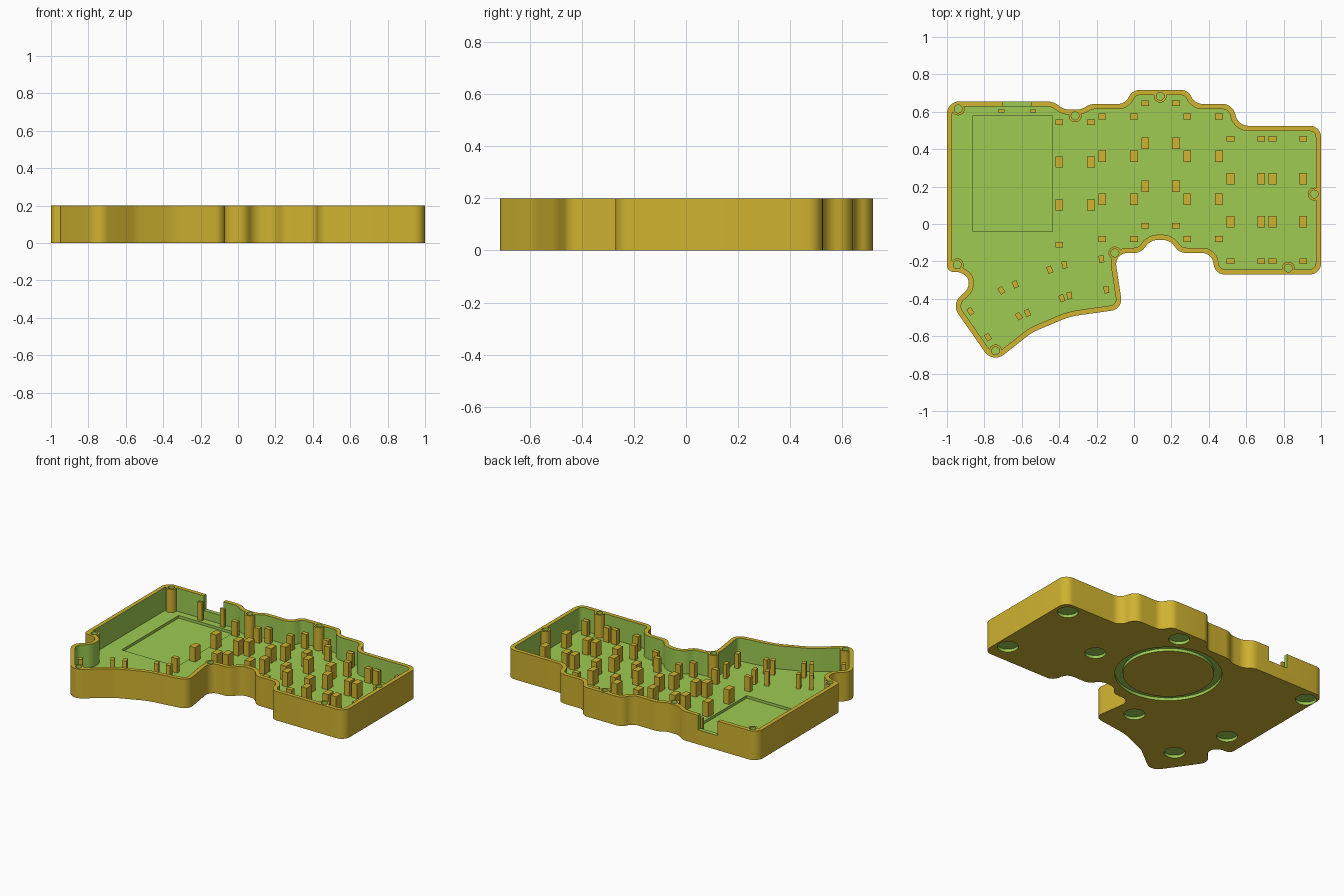
import bpy, bmesh, math
from mathutils import Vector, Matrix

if "Cube" in bpy.data.objects:
    bpy.data.objects.remove(bpy.data.objects["Cube"])


def material(name, rgb):
    m = bpy.data.materials.new(name)
    lin = [((c / 255 + 0.055) / 1.055) ** 2.4 for c in rgb]
    m.diffuse_color = (*lin, 1)
    m.use_nodes = True
    m.node_tree.nodes["Principled BSDF"].inputs["Base Color"].default_value = m.diffuse_color
    return m


GOLD = material("gold plastic", (208, 179, 48))
GREEN = material("green cut faces", (157, 203, 81))
HEIGHT, FLOOR, WALL = 0.2, 0.04, 0.028


def make(name, islands, index):
    """Object made of prisms; each island is (points, z0, z1)."""
    bm = bmesh.new()
    for pts, z0, z1 in islands:
        f = bm.faces.new([bm.verts.new((x, y, z0)) for x, y in pts])
        ext = bmesh.ops.extrude_face_region(bm, geom=[f])["geom"]
        for v in ext:
            if isinstance(v, bmesh.types.BMVert):
                v.co.z = z1
    bmesh.ops.recalc_face_normals(bm, faces=bm.faces)
    for f in bm.faces:
        f.material_index = index
    me = bpy.data.meshes.new(name)
    bm.to_mesh(me)
    bm.free()
    me.materials.append(GOLD)
    me.materials.append(GREEN)
    ob = bpy.data.objects.new(name, me)
    bpy.context.collection.objects.link(ob)
    return ob


def cut(ob, cutter):
    """Subtract the cutter, keeping its face colours, then remove it."""
    mod = ob.modifiers.new("cut", "BOOLEAN")
    mod.operation, mod.solver, mod.object = "DIFFERENCE", "EXACT", cutter
    bpy.context.view_layer.objects.active = ob
    bpy.ops.object.modifier_apply(modifier=mod.name)
    bpy.data.objects.remove(cutter)


def circle(x, y, r, n=32):
    return [(x + r * math.cos(2 * math.pi * i / n),
             y + r * math.sin(2 * math.pi * i / n)) for i in range(n)]


def rect(x, y, w, h, angle=0):
    rot = Matrix.Rotation(math.radians(angle), 2)
    return [tuple(Vector((x, y)) + rot @ Vector((sx * w / 2, sy * h / 2)))
            for sx, sy in ((-1, -1), (1, -1), (1, 1), (-1, 1))]


def fillet(corners, segs=8):
    """Round every corner (x, y, radius) of a closed polygon."""
    out, n = [], len(corners)
    for i, (x, y, r) in enumerate(corners):
        p = Vector((x, y))
        a = Vector(corners[i - 1][:2]) - p
        b = Vector(corners[(i + 1) % n][:2]) - p
        half = a.angle(b) / 2
        t = min(r / math.tan(half), 0.49 * a.length, 0.49 * b.length)
        r = t * math.tan(half)
        a.normalize()
        b.normalize()
        c = p + (a + b).normalized() * (r / math.sin(half))
        start, end = p + a * t - c, p + b * t - c
        sweep = start.angle_signed(end)
        for k in range(segs + 1):
            out.append(tuple(c + Matrix.Rotation(-sweep * k / segs, 2) @ start))
    return out


def inset(pts, d):
    """Offset a clockwise polygon inwards."""
    out, n = [], len(pts)
    for i in range(n):
        p = Vector(pts[i])
        e1 = (p - Vector(pts[i - 1])).normalized()
        e2 = (Vector(pts[(i + 1) % n]) - p).normalized()
        n1, n2 = Vector((e1.y, -e1.x)), Vector((e2.y, -e2.x))
        m = (n1 + n2).normalized()
        out.append(tuple(p + m * (d / max(m.dot(n1), 0.5))))
    return out


# Case outline, clockwise from the back left corner
outline = fillet([
    (-1, .655, .065), (-.43, .655, .09), (-.375, .612, .09), (-.285, .612, .09),
    (-.23, .642, .09), (-.045, .642, .07), (-.01, .717, .07), (.29, .717, .07),
    (.325, .642, .07), (.53, .642, .07), (.555, .525, .07), (1, .525, .06),
    (1, -.27, .06), (.435, -.27, .06), (.415, -.155, .06), (.245, -.155, .07),
    (.19, -.085, .08), (.09, -.085, .08), (.035, -.155, .07), (-.105, -.155, .09),
    (-.06, -.455, .06), (-.345, -.495, .4), (-.545, -.58, .2), (-.755, -.745, .07),
    (-.975, -.43, .07), (-.885, -.345, .06), (-.885, -.285, .05),
    (-.93, -.258, .05), (-1, -.255, .045)])

case = make("case", [(outline, 0, HEIGHT)], 0)

# Cavity, leaving round screw bosses standing along the wall
bosses = [(-.94, .615), (-.315, .578), (.14, .683), (.963, .16),
          (.825, -.236), (-.102, -.155), (-.945, -.218), (-.74, -.678)]
cavity = make("cavity_cutter", [(inset(outline, WALL), FLOOR, .3)], 1)
cut(cavity, make("boss_cutter", [(circle(x, y, .034), -.1, .5) for x, y in bosses], 0))
cut(case, cavity)

# Screw holes, cable notch and shallow floor recess
cut(case, make("screw_cutter", [(circle(x, y, .021, 20), .06, .3) for x, y in bosses], 1))
cut(case, make("notch_cutter", [(rect(-.625, .66, .15, .1), .1, .3)], 1))
cut(case, make("recess_cutter", [(rect(-.647, .27, .425, .62), .022, .1)], 1))

# Round foot recesses and ring groove in the underside
feet = [(.91, .44), (.92, -.13), (.45, .16), (.16, .63),
        (-.23, -.27), (-.73, -.475), (-.85, -.11), (-.932, .56)]
cut(case, make("foot_cutter", [(circle(x, y, .066), -.1, .02) for x, y in feet], 1))
ring = make("ring_cutter", [(circle(-.066, .255, .335, 64), -.1, .02)], 1)
cut(ring, make("ring_core", [(circle(-.066, .255, .285, 64), -.2, .1)], 1))
cut(case, ring)

for o in bpy.context.selected_objects:
    o.select_set(False)
case.select_set(True)
bpy.context.view_layer.objects.active = case
bpy.ops.object.shade_smooth_by_angle(angle=math.radians(30))

# Key support posts: each column pair has small end posts and large middle posts
BASE, TOP = FLOOR - .005, .14
columns = [(-.40, -.23, .545), (-.17, 0, .575), (.06, .225, .645),
           (.285, .455, .575), (.515, .68, .455), (.74, .905, .455)]
posts = []
for xa, xb, top in columns:
    for x in (xa, xb):
        for drop, depth in ((0, .03), (.213, .06), (.443, .06), (.655, .03)):
            if x == -.23 and drop == .655:
                continue
            posts.append((rect(x, top - drop, .042, depth), BASE, TOP))
make("key_posts", posts, 0)

# Thumb key posts: four around each tilted key
thumb = []
for x, y, angle in ((-.26, -.285, 9), (-.51, -.36, 23), (-.745, -.48, 34)):
    rot = Matrix.Rotation(math.radians(angle), 2)
    for sx in (-1, 1):
        for sy in (-1, 1):
            p = Vector((x, y)) + rot @ Vector((sx * .1, sy * .083))
            thumb.append((rect(p.x, p.y, .027, .038, angle), BASE, TOP))
make("thumb_posts", thumb, 0)

# Slim posts beside the cable notch
make("notch_posts", [(rect(x, .605, .033, .017), BASE, .165) for x in (-.71, -.54)], 0)
